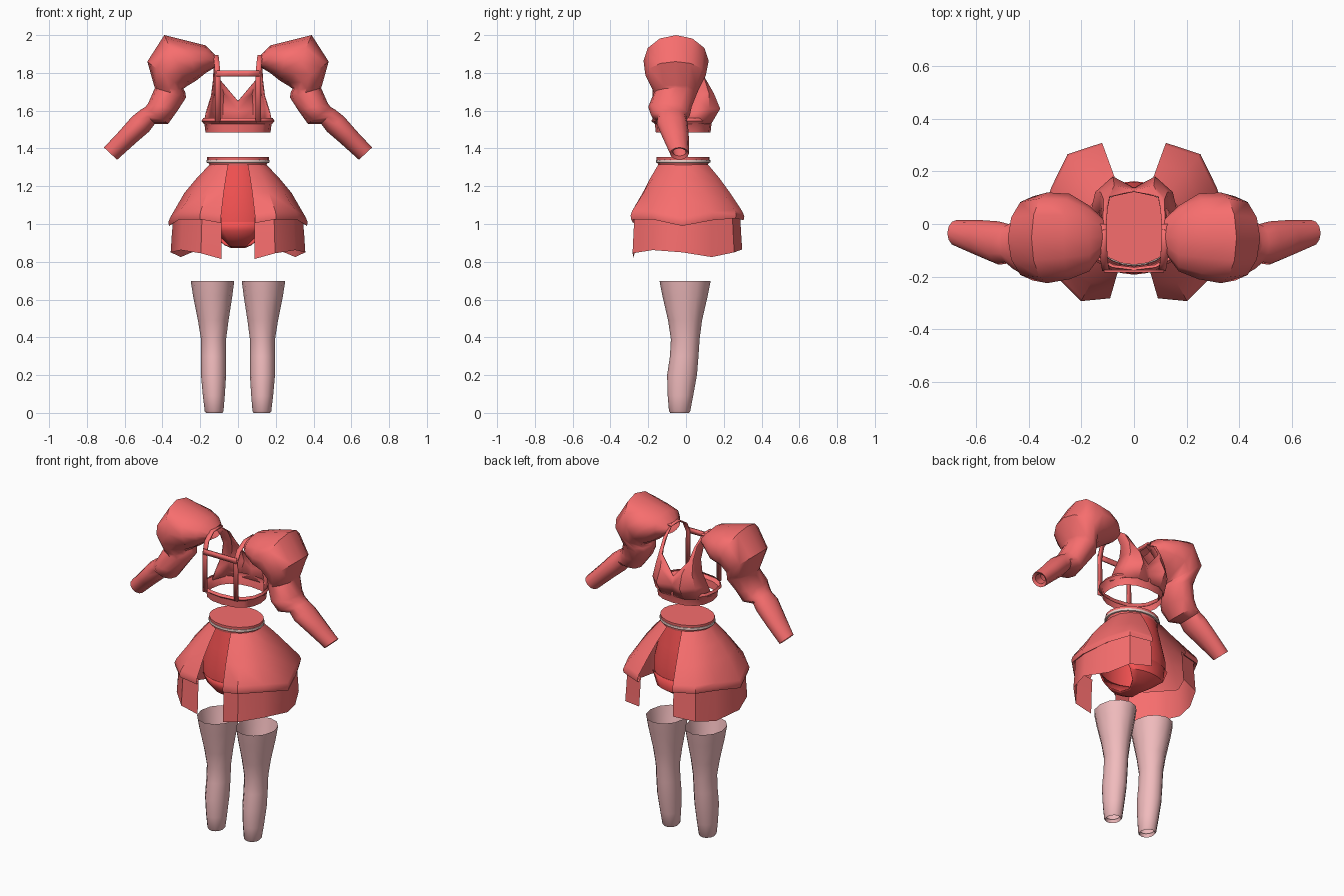
import bpy, bmesh, math

if "Cube" in bpy.data.objects:
    bpy.data.objects.remove(bpy.data.objects["Cube"])

def material(name, rgb):
    m = bpy.data.materials.new(name)
    m.diffuse_color = (*rgb, 1)
    m.use_nodes = True
    m.node_tree.nodes["Principled BSDF"].inputs["Base Color"].default_value = m.diffuse_color
    return m

RED = material("coral red", (0.93, 0.155, 0.155))
DEEP = material("deep red", (0.92, 0.085, 0.085))
PINK = material("pale pink", (0.88, 0.50, 0.51))
IVORY = material("ivory", (0.85, 0.62, 0.58))

def grid(name, rows, mat, closed=False, mirror=False, cap=False, thick=0, angle=42):
    """Skin rows of points; optionally wrap round, mirror over x, cap the first row."""
    me = bpy.data.meshes.new(name)
    bm = bmesh.new()
    for s in ((1, -1) if mirror else (1,)):
        vs = [[bm.verts.new((p[0] * s, p[1], p[2])) for p in r] for r in rows]
        n = len(rows[0])
        for a, b in zip(vs, vs[1:]):
            for i in range(n if closed else n - 1):
                j = (i + 1) % n
                bm.faces.new((a[i], a[j], b[j], b[i]))
        if cap:
            bm.faces.new(vs[0])
    bmesh.ops.remove_doubles(bm, verts=bm.verts, dist=0.0005)
    bmesh.ops.recalc_face_normals(bm, faces=bm.faces)
    bm.to_mesh(me)
    bm.free()
    ob = bpy.data.objects.new(name, me)
    bpy.context.collection.objects.link(ob)
    me.materials.append(mat)
    if thick:
        mod = ob.modifiers.new("thickness", "SOLIDIFY")
        mod.thickness = thick
        mod.offset = 0
    bpy.ops.object.select_all(action='DESELECT')
    ob.select_set(True)
    bpy.context.view_layer.objects.active = ob
    bpy.ops.object.shade_smooth_by_angle(angle=math.radians(angle))
    return ob

def ellipse(x0, x1, y0, y1, z, n=12, power=1.0):
    """Horizontal ring given by its extents."""
    pts = []
    for i in range(n):
        t = 2 * math.pi * i / n
        c, s = math.cos(t), math.sin(t)
        c = math.copysign(abs(c) ** power, c)
        s = math.copysign(abs(s) ** power, s)
        pts.append(((x0 + x1) / 2 + c * (x1 - x0) / 2, (y0 + y1) / 2 + s * (y1 - y0) / 2, z))
    return pts

def tilted(ax, az, bx, bz, y0, y1, n=12):
    """Ring spanning front-view points A and B and depths y0..y1."""
    pts = []
    for i in range(n):
        t = 2 * math.pi * i / n
        k = (1 + math.cos(t)) / 2
        pts.append((bx + (ax - bx) * k, (y0 + y1) / 2 + (y1 - y0) / 2 * math.sin(t), bz + (az - bz) * k))
    return pts

def ribbon(name, path, width, mirror):
    """Flat strap along a path, with its width along x."""
    rows = [((x - width / 2, y, z), (x + width / 2, y, z)) for x, y, z in path]
    return grid(name, rows, RED, mirror=mirror, thick=0.008)

# Puffed sleeves running down into fitted forearms, with an open cuff
sleeve = [
    (.115, 1.89, .12, 1.83, -.11, .02), (.17, 1.945, .17, 1.80, -.18, .07),
    (.27, 1.97, .22, 1.76, -.21, .115), (.39, 2.0, .27, 1.73, -.225, .12),
    (.48, 1.86, .29, 1.715, -.215, .105), (.445, 1.735, .28, 1.70, -.18, .07),
    (.44, 1.72, .275, 1.67, -.17, .06), (.475, 1.64, .32, 1.60, -.20, .03),
    (.49, 1.62, .37, 1.53, -.185, .02), (.515, 1.605, .44, 1.53, -.15, .0),
    (.56, 1.57, .47, 1.49, -.155, .01), (.63, 1.49, .54, 1.43, -.125, .015),
    (.71, 1.405, .64, 1.34, -.085, .015), (.69, 1.40, .645, 1.36, -.07, .0),
    (.64, 1.44, .60, 1.40, -.08, .0)]
grid("puff_sleeves", [tilted(*s) for s in sleeve], RED, closed=True, mirror=True)

# Bodice: flared lower band
grid("bodice_band", [ellipse(-a, a, y0, y1, z, 16, .85) for a, y0, y1, z in
     ((.172, -.16, .13, 1.485), (.178, -.165, .135, 1.53), (.193, -.185, .14, 1.545), (.185, -.175, .135, 1.56))],
     RED, closed=True)

# Bodice: shaped chest panel with a V neckline, tapering up into the shoulders
grid("chest_panel", [
    [(0, .13, 1.53), (.08, .13, 1.53), (.145, .09, 1.53), (.18, .0, 1.53)],
    [(0, .135, 1.6), (.08, .178, 1.61), (.145, .12, 1.61), (.168, .02, 1.59)],
    [(0, .125, 1.65), (.075, .145, 1.69), (.125, .12, 1.69), (.14, .04, 1.68)],
    [(.092, .105, 1.76)] * 2 + [(.115, .095, 1.77), (.13, .04, 1.76)],
    [(.1, .06, 1.83)] * 2 + [(.115, .055, 1.84), (.127, .01, 1.82)],
    [(.107, -.02, 1.893)] * 2 + [(.118, -.025, 1.893), (.127, -.04, 1.885)]],
    RED, mirror=True, thick=0.006)

# Shoulder straps over to the open side, and its top cross bar
ribbon("shoulder_straps", [(.117, 0, 1.89), (.117, -.09, 1.89),
       (.112, -.15, 1.85), (.107, -.175, 1.79), (.108, -.172, 1.54)], .028, True)
grid("cross_bar", [[(x, -.18, z) for x in (-.115, -.05, .05, .115)] for z in (1.78, 1.812)], RED, thick=0.01)

# Waistband, capped on top, and the pale belt
grid("waistband", [ellipse(-a, a, y0, y1, z, 20) for a, y0, y1, z in
     ((.163, -.155, .125, 1.355), (.163, -.155, .125, 1.335), (.15, -.145, .115, 1.31), (.15, -.145, .115, 1.29))],
     RED, closed=True, cap=True)
grid("belt", [ellipse(-.158 - d, .158 + d, -.15 - d, .12 + d, z, 24) for d, z in
     ((0, 1.341), (.008, 1.339), (.01, 1.332), (.008, 1.325), (0, 1.323), (0, 1.341))], IVORY, closed=True)

# Skirt: two tiers, split at front and back
hem = [(.09, -.28), (.2, -.29), (.31, -.18), (.365, -.02), (.31, .14), (.25, .262), (.12, .305)]
hem_z = [1.005, 1.025, 1.025, .99, 1.02, 1.03, 1.02]
low_z = [.815, .845, .862, .85, .825, .85, .865]
waist = []
for i in range(7):
    t = math.radians(-70 + 140 * i / 6)
    waist.append((.15 * math.cos(t), -.015 + .14 * math.sin(t)))

def tier_row(f, zs):
    """Row between waist (f=0) and hem (f=1)."""
    return [(w[0] + (h[0] - w[0]) * f, w[1] + (h[1] - w[1]) * f, z) for w, h, z in zip(waist, hem, zs)]

grid("upper_skirt", [tier_row(0, [1.315] * 7), tier_row(.33, [1.24] * 7), tier_row(.62, [1.165] * 7),
     tier_row(.97, [z + .045 for z in hem_z]), tier_row(1.02, [z + .02 for z in hem_z]),
     tier_row(1, hem_z), tier_row(.93, [z + .01 for z in hem_z])], RED, mirror=True)
grid("lower_skirt", [tier_row(.9, [z + .03 for z in hem_z]), tier_row(.93, [.95] * 7),
     tier_row(.96, low_z)], RED, mirror=True)

# Inner shorts: hip shell and the strip passing between the legs (half width, depth, bulge, height)
grid("shorts_hips", [ellipse(-a, a, -b - .015, b - .015, z, 20) for a, b, z in
     ((.145, .135, 1.31), (.17, .155, 1.2), (.2, .175, 1.08), (.2, .175, 1.01))], DEEP, closed=True)
strip = [(.15, -.132, -.058, 1.01), (.115, -.14, -.04, .965), (.08, -.12, -.03, .92), (.045, -.07, -.015, .885),
         (.035, 0, 0, .875), (.07, .07, .015, .89), (.12, .11, .035, .93), (.16, .1, .06, 1.01)]
grid("shorts_base", [[(w * k, y + b * (1 - k * k), z) for k in (-1, -.67, -.33, 0, .33, .67, 1)]
     for w, y, b, z in strip], DEEP, thick=0.006)

# Stockings, open at top and ankle
leg = [(.02, .25, -.14, .13, .697), (.03, .238, -.125, .115, .62), (.05, .212, -.095, .085, .49),
       (.063, .196, -.08, .072, .39), (.063, .196, -.085, .066, .3), (.063, .196, -.1, .058, .2),
       (.07, .186, -.097, .038, .09), (.077, .176, -.09, .022, .008), (.083, .17, -.083, .015, 0),
       (.09, .163, -.075, .008, .02)]
grid("stockings", [ellipse(*r, 12) for r in leg], PINK, closed=True, mirror=True)
